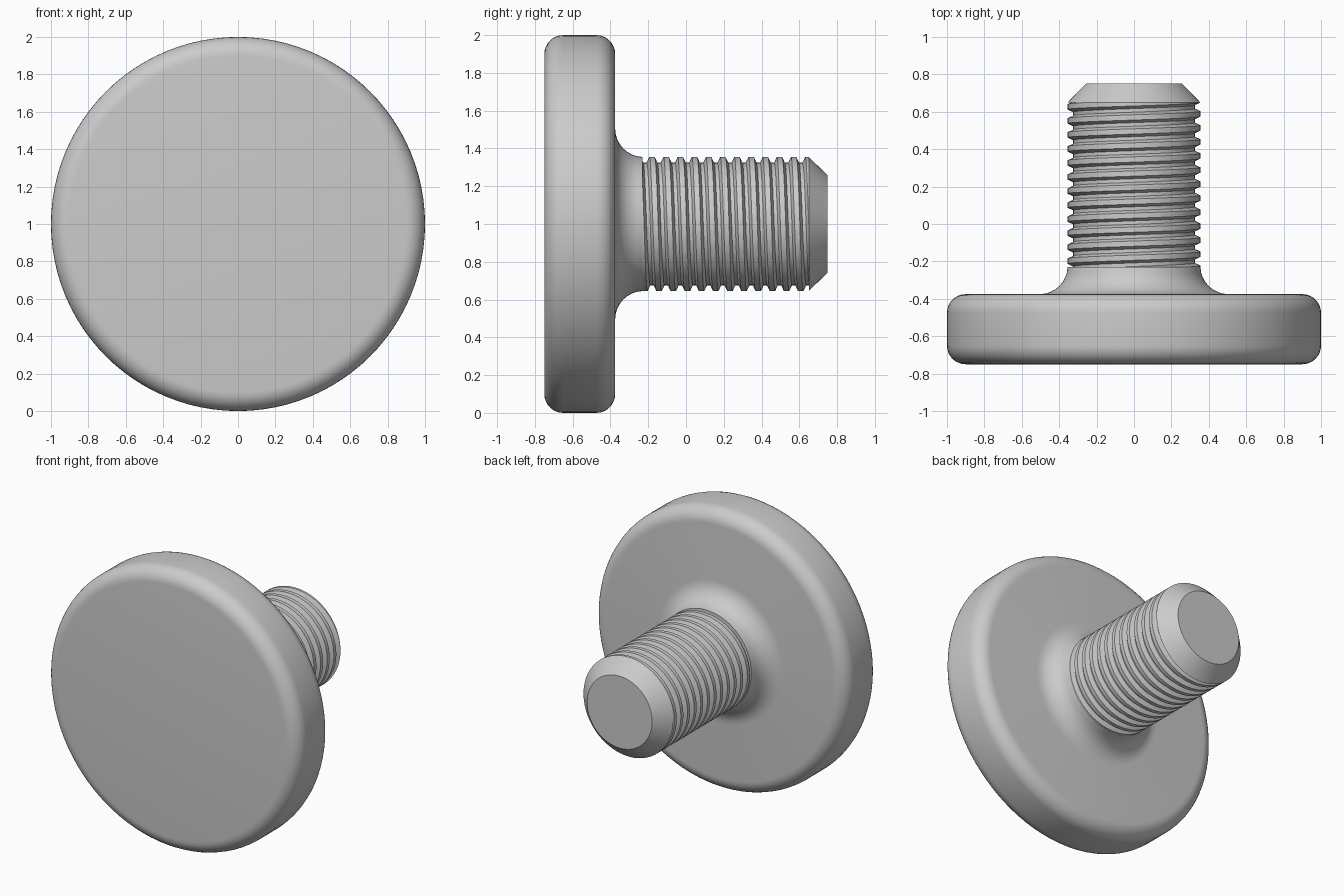
import bpy, bmesh
from math import sin, cos, pi

if "Cube" in bpy.data.objects:
    bpy.data.objects.remove(bpy.data.objects["Cube"])

SEG = 96
PITCH = 0.075
CREST, ROOT = 0.355, 0.325
THREAD_START, THREAD_END = -0.23, 0.65


def sweep(name, profile, lead=0.0, trim=None):
    """Spin (radius, y) points about the y axis at z = 1, advancing by lead per turn."""
    bm = bmesh.new()
    rings = []
    for i in range(SEG + 1):
        a = 2 * pi * i / SEG
        rings.append([bm.verts.new((r * sin(a), y + lead * i / SEG, 1 + r * cos(a)))
                      for r, y in profile])
    for a, b in zip(rings, rings[1:]):
        for j in range(len(profile) - 1):
            bm.faces.new((a[j], b[j], b[j + 1], a[j + 1]))
    bmesh.ops.remove_doubles(bm, verts=bm.verts, dist=1e-5)
    if trim:
        for y, n in ((trim[0], -1), (trim[1], 1)):
            bmesh.ops.bisect_plane(bm, geom=bm.verts[:] + bm.edges[:] + bm.faces[:],
                                   plane_co=(0, y, 0), plane_no=(0, n, 0), clear_outer=True)
    mesh = bpy.data.meshes.new(name)
    bm.to_mesh(mesh)
    bm.free()
    obj = bpy.data.objects.new(name, mesh)
    bpy.context.collection.objects.link(obj)
    bpy.ops.object.select_all(action='DESELECT')
    obj.select_set(True)
    bpy.context.view_layer.objects.active = obj
    bpy.ops.object.shade_smooth_by_angle()
    return obj


def arc(r, y, rad, start, end, n=8):
    """Quarter-round points, angles in degrees from the radial direction towards +y."""
    angles = [(start + (end - start) * i / n) * pi / 180 for i in range(n + 1)]
    return [(r + rad * cos(t), y + rad * sin(t)) for t in angles]


# Round head with soft rims and a concave fillet into the shank
sweep("knob_head",
      [(0, -0.75)]
      + arc(0.9, -0.65, 0.1, -90, 0)
      + arc(0.9, -0.475, 0.1, 0, 90)
      + arc(0.505, -0.225, 0.15, 270, 182)
      + [(CREST, THREAD_START), (ROOT, THREAD_START)])

# Right-handed thread, cut flat at both ends
thread = []
for k in range(-2, 14):
    c = -0.18 + PITCH * k
    thread += [(ROOT, c - 0.028), (CREST, c - 0.014), (CREST, c + 0.014), (ROOT, c + 0.028)]
thread.append((ROOT, -0.18 + PITCH * 14 - 0.028))
sweep("threaded_shank", thread, PITCH, (THREAD_START, THREAD_END))

# Chamfered end of the shank
sweep("chamfered_tip",
      [(ROOT, THREAD_END), (CREST, THREAD_END), (0.257, 0.75), (0, 0.75)])
